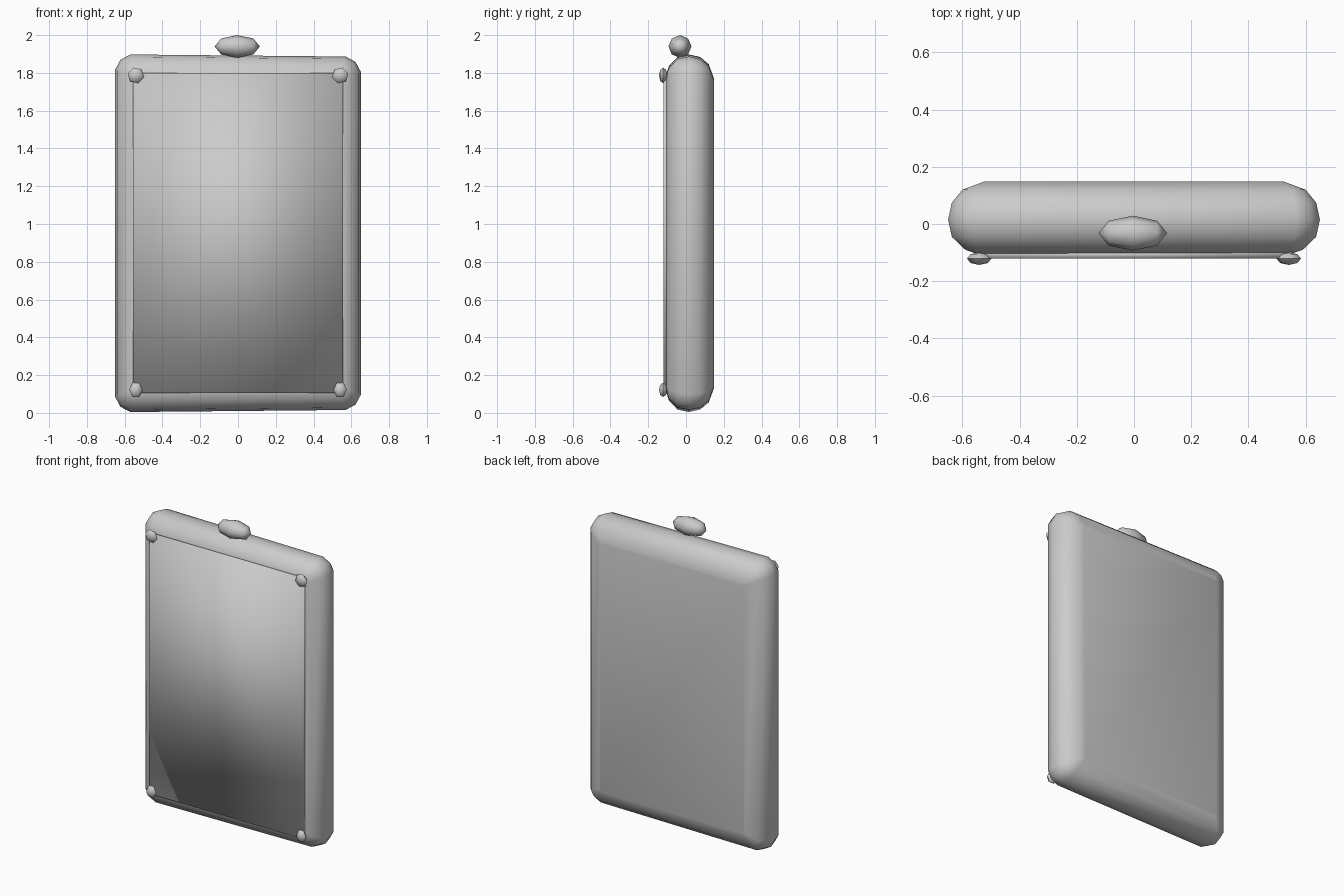
import bpy, bmesh, math
from mathutils import Matrix, Vector

if "Cube" in bpy.data.objects:
    bpy.data.objects.remove(bpy.data.objects["Cube"])

W, H, MID = 0.65, 0.941, 0.951     # body half width, half height, centre height


def finish(bm, name, angle=None):
    bmesh.ops.recalc_face_normals(bm, faces=bm.faces)
    me = bpy.data.meshes.new(name)
    bm.to_mesh(me)
    bm.free()
    ob = bpy.data.objects.new(name, me)
    bpy.context.collection.objects.link(ob)
    bpy.ops.object.select_all(action='DESELECT')
    ob.select_set(True)
    bpy.context.view_layer.objects.active = ob
    if angle is None:
        bpy.ops.object.shade_smooth()
    else:
        bpy.ops.object.shade_smooth_by_angle(angle=math.radians(angle))
    return ob


def outline(inset, c):
    """Rectangle with softly cut corners, as (x, z) points in order."""
    w, h = W - inset, H - inset
    corner = [(w, h - c), (w - 0.35 * c, h - 0.35 * c), (w - c, h)]
    pts = []
    for sx, sz in ((1, 1), (-1, 1), (-1, -1), (1, -1)):
        quad = [(x * sx, z * sz) for x, z in corner]
        pts += quad if sx * sz > 0 else quad[::-1]
    # the slab tapers very slightly towards +x
    return [(x, MID + z * (1 - 0.0066 * x / W)) for x, z in pts]


# Body: rounded slab lofted front to back (y, inset, corner cut)
bm = bmesh.new()
rings = []
for y, inset, c in ((-0.106, 0.105, 0.02), (-0.09, 0.06, 0.045), (-0.045, 0.013, 0.075),
                    (0.015, 0.0, 0.08), (0.075, 0.013, 0.075), (0.12, 0.05, 0.05),
                    (0.148, 0.125, 0.015)):
    rings.append([bm.verts.new((x, y, z)) for x, z in outline(inset, c)])
for a, b in zip(rings, rings[1:]):
    for i in range(len(a)):
        j = (i + 1) % len(a)
        bm.faces.new((a[i], a[j], b[j], b[i]))
bm.faces.new(rings[0])
bm.faces.new(rings[-1])
finish(bm, "body", 40)

# Front panel: thin smooth-shaded plate
bm = bmesh.new()
bmesh.ops.create_cube(bm, size=1, matrix=Matrix.Translation((0, -0.108, 0.952))
                      @ Matrix.Diagonal((1.11, 0.024, 1.695, 1)))
finish(bm, "front_panel")


def pebble(name, loc, scale, axis, spin, segs):
    """Faceted squashed ball with its poles along the given axis."""
    bm = bmesh.new()
    turn = Vector((0, 0, 1)).rotation_difference(Vector(axis)).to_matrix().to_4x4()
    m = (Matrix.Translation(loc) @ Matrix.Diagonal((*scale, 1))
         @ turn @ Matrix.Rotation(spin, 4, 'Z'))
    bmesh.ops.create_uvsphere(bm, u_segments=segs, v_segments=4, radius=1, matrix=m)
    return finish(bm, name, 60)


# Corner studs
for sx in (-1, 1):
    side = "left" if sx < 0 else "right"
    pebble("stud_top_" + side, (sx * 0.541, -0.121, 1.787), (0.044, 0.022, 0.043), (0, 1, 0), 0.3 * sx, 6)
    pebble("stud_bottom_" + side, (sx * 0.541, -0.121, 0.122), (0.035, 0.022, 0.043), (0, 1, 0), 0.5 * sx, 6)

# Top knob
pebble("top_knob", (-0.004, -0.032, 1.94), (0.12, 0.061, 0.06), (1, 0, 0), 0, 8)
